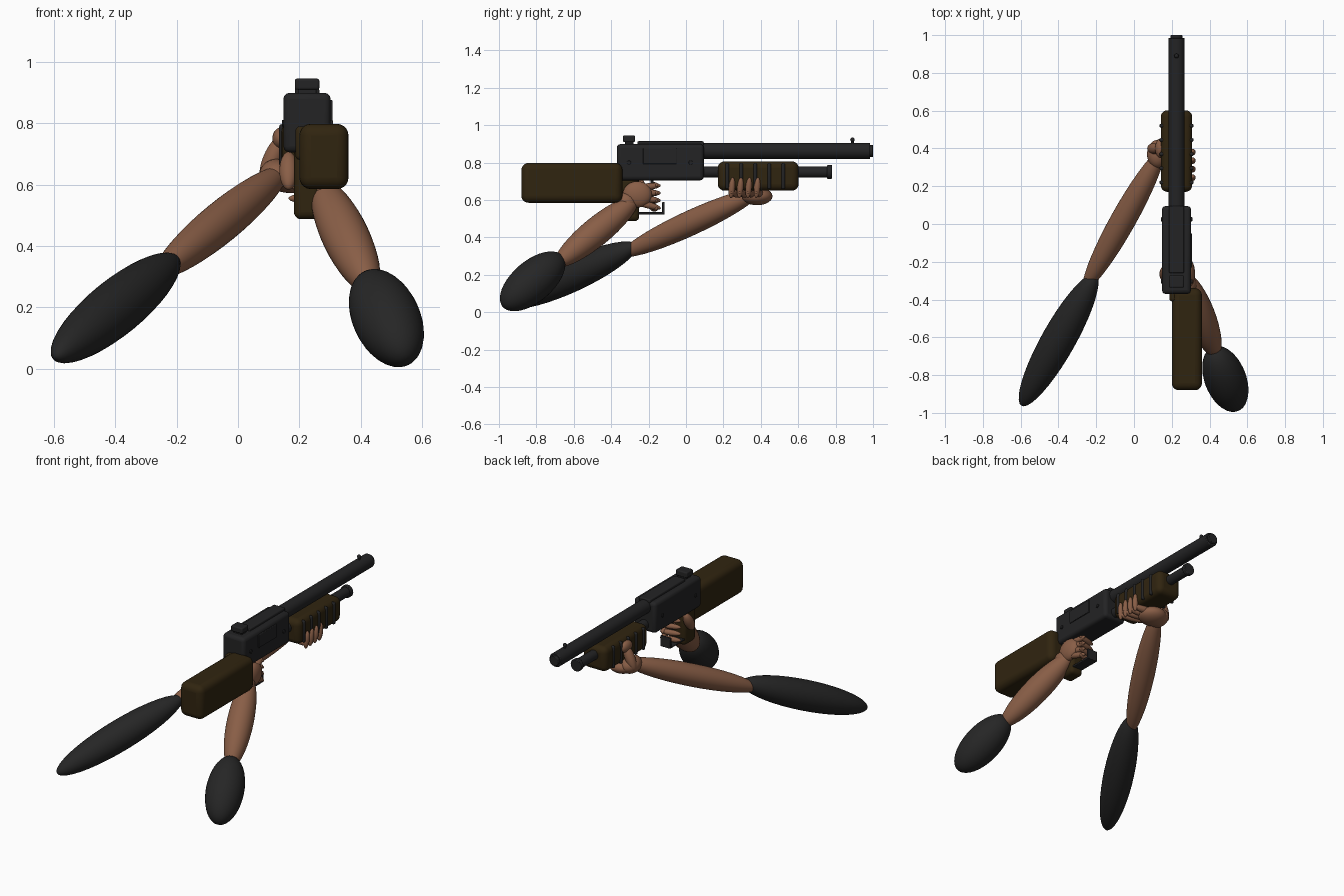
import bpy, math
from mathutils import Vector

if "Cube" in bpy.data.objects:
    bpy.data.objects.remove(bpy.data.objects["Cube"])


def material(name, rgb):
    m = bpy.data.materials.new(name)
    m.diffuse_color = (*rgb, 1)
    m.use_nodes = True
    m.node_tree.nodes["Principled BSDF"].inputs["Base Color"].default_value = m.diffuse_color
    return m


METAL = material("gunmetal", (0.017, 0.017, 0.018))
WOOD = material("dark wood", (0.030, 0.018, 0.005))
SKIN = material("skin", (0.25, 0.112, 0.062))
SLEEVE = material("sleeve cloth", (0.019, 0.019, 0.019))
CX = 0.225  # centre plane of the gun


def finish(name, mat):
    o = bpy.context.object
    o.name = name
    o.data.materials.append(mat)
    bpy.ops.object.shade_smooth_by_angle(angle=math.radians(40))
    return o


def box(name, lo, hi, mat, bevel=0.006, segments=3):
    lo, hi = Vector(lo), Vector(hi)
    bpy.ops.mesh.primitive_cube_add(size=1, location=(lo + hi) / 2)
    o = bpy.context.object
    o.scale = hi - lo
    bpy.ops.object.transform_apply(location=False, rotation=False, scale=True)
    if bevel:
        b = o.modifiers.new("rounded edges", 'BEVEL')
        b.width, b.segments = bevel, segments
    return finish(name, mat)


def tube(name, p, q, r, mat, bevel=0.004):
    p, q = Vector(p), Vector(q)
    bpy.ops.mesh.primitive_cylinder_add(vertices=32, radius=r, depth=(q - p).length, location=(p + q) / 2)
    o = bpy.context.object
    o.rotation_euler = (q - p).to_track_quat('Z', 'Y').to_euler()
    b = o.modifiers.new("rounded rim", 'BEVEL')
    b.width, b.segments, b.limit_method = bevel, 2, 'ANGLE'
    return finish(name, mat)


def ball(name, centre, radii, mat):
    bpy.ops.mesh.primitive_uv_sphere_add(segments=32, ring_count=20, radius=1, location=centre)
    bpy.context.object.scale = radii
    return finish(name, mat)


def limb(name, p, q, r, mat):
    """Ellipsoid whose long axis runs from tip p to tip q."""
    p, q = Vector(p), Vector(q)
    o = ball(name, (p + q) / 2, (r, r, (q - p).length / 2), mat)
    o.rotation_euler = (q - p).to_track_quat('Z', 'Y').to_euler()
    return o


# Receiver with top rib, rear sight, ejection port and pins
box("receiver", (0.148, -0.37, 0.705), (0.302, 0.095, 0.899), METAL, 0.02)
box("top_rib", (0.185, -0.26, 0.89), (0.265, 0.095, 0.914), METAL)
box("rear_sight_stem", (0.195, -0.325, 0.89), (0.255, -0.28, 0.915), METAL, 0.002)
box("rear_sight", (0.185, -0.337, 0.909), (0.265, -0.272, 0.945), METAL, 0.007)
box("ejection_port", (0.295, -0.23, 0.792), (0.308, -0.05, 0.876), METAL, 0.004)
for y in (-0.305, 0.025):
    tube("receiver_pin", (0.143, y, 0.80), (0.309, y, 0.80), 0.011, METAL, 0.002)

# Barrel, muzzle and front sight
tube("barrel", (CX, 0.08, 0.862), (CX, 0.985, 0.862), 0.043, METAL)
tube("muzzle", (CX, 0.97, 0.862), (CX, 1.0, 0.862), 0.032, METAL)
tube("front_sight_post", (CX, 0.89, 0.89), (CX, 0.89, 0.92), 0.007, METAL, 0.001)
ball("front_sight_bead", (CX, 0.89, 0.922), (0.012, 0.012, 0.012), METAL)

# Magazine tube and cap
tube("magazine_tube", (CX, 0.08, 0.75), (CX, 0.775, 0.75), 0.03, METAL)
tube("magazine_cap", (CX, 0.755, 0.75), (CX, 0.78, 0.75), 0.038, METAL)

# Ribbed fore grip
box("fore_grip", (0.142, 0.17, 0.65), (0.308, 0.602, 0.806), WOOD, 0.035, 5)
for i in range(5):
    y = 0.22 + 0.075 * i
    box("fore_grip_rib", (0.134, y - 0.01, 0.658), (0.316, y + 0.01, 0.797), METAL, 0.009)

# Stock, tang and pistol grip
box("stock", (0.2, -0.88, 0.585), (0.36, -0.34, 0.798), WOOD, 0.038, 5)
box("stock_tang", (0.187, -0.41, 0.68), (0.265, -0.33, 0.79), WOOD, 0.015)
box("pistol_grip", (0.182, -0.365, 0.487), (0.272, -0.25, 0.72), WOOD, 0.024, 4)

# Trigger guard and trigger
box("guard_front", (0.19, -0.127, 0.522), (0.26, -0.114, 0.59), METAL, 0.004)
box("guard_bottom", (0.19, -0.27, 0.522), (0.26, -0.114, 0.535), METAL, 0.004)
box("trigger", (0.215, -0.19, 0.61), (0.235, -0.175, 0.72), METAL, 0.004)

# Arm holding the fore grip
limb("left_sleeve", (-0.595, -0.961, 0.038), (-0.203, -0.265, 0.358), 0.09, SLEEVE)
limb("left_forearm", (-0.265, -0.35, 0.305), (0.155, 0.40, 0.65), 0.067, SKIN)
ball("left_wrist", (0.125, 0.37, 0.63), (0.056, 0.075, 0.053), SKIN)
ball("left_palm", (0.175, 0.38, 0.62), (0.085, 0.082, 0.048), SKIN)
limb("left_thumb_base", (0.08, 0.40, 0.61), (0.145, 0.40, 0.76), 0.03, SKIN)
ball("left_thumb", (0.138, 0.40, 0.75), (0.026, 0.05, 0.035), SKIN)
for i in range(4):
    y = 0.24 + 0.045 * i
    limb("left_finger_base", (0.15, 0.30 + 0.035 * i, 0.63), (0.325, y, 0.64), 0.022, SKIN)
    limb("left_finger_tip", (0.305, y, 0.61), (0.313, y + 0.01, 0.72), 0.017, SKIN)

# Arm holding the pistol grip
limb("right_sleeve", (0.546, -0.978, 0.03), (0.421, -0.662, 0.30), 0.11, SLEEVE)
limb("right_forearm", (0.437, -0.70, 0.25), (0.265, -0.26, 0.61), 0.077, SKIN)
ball("right_wrist", (0.285, -0.32, 0.585), (0.046, 0.055, 0.055), SKIN)
ball("right_palm", (0.285, -0.26, 0.63), (0.038, 0.078, 0.07), SKIN)
limb("right_thumb", (0.165, -0.30, 0.585), (0.165, -0.23, 0.705), 0.03, SKIN)
for i in range(4):
    z = 0.555 + 0.041 * i
    limb("right_finger_base", (0.29, -0.27, 0.59 + 0.025 * i), (0.265, -0.135, z), 0.018, SKIN)
    limb("right_finger_tip", (0.29, -0.155, z), (0.165, -0.185, z), 0.017, SKIN)
